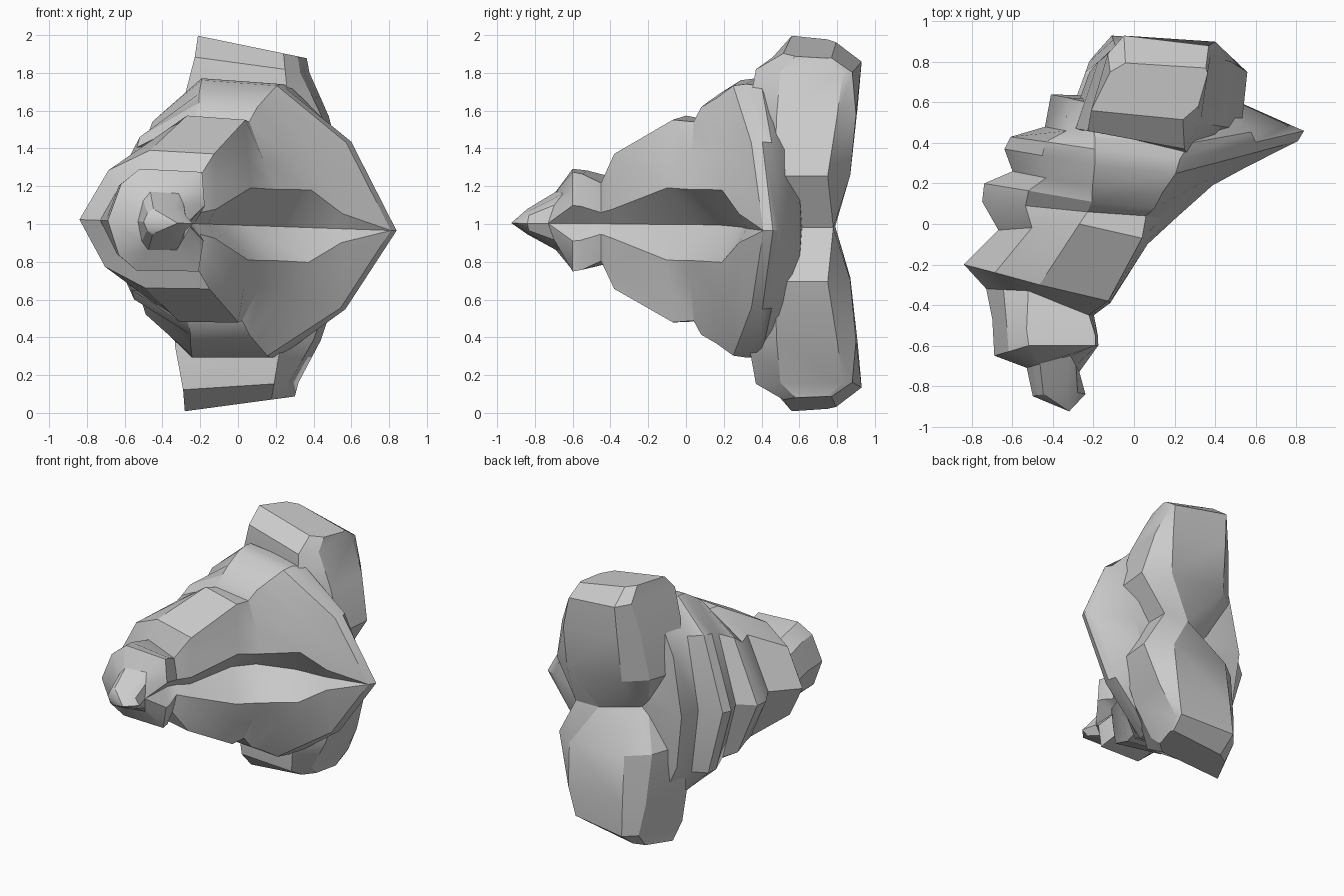
import bpy
import bmesh
from mathutils import Matrix, Vector

if "Cube" in bpy.data.objects:
    bpy.data.objects.remove(bpy.data.objects["Cube"], do_unlink=True)

GREY = (.6, .6, .6, 1)
grey = bpy.data.materials.new("light stone grey")
grey.use_nodes = True
grey.diffuse_color = GREY
grey.node_tree.nodes["Principled BSDF"].inputs["Base Color"].default_value = GREY

# Both parts are built around a slightly tilted middle plane
TILT = Matrix.Translation((0, 0, .994)) @ Matrix.Rotation(.035, 4, "Y")


def loft(name, rings, mirror):
    """Skin closed loops of equal length, cap the ends, optionally mirror in z."""
    bm = bmesh.new()
    loops = [[bm.verts.new(p) for p in ring] for ring in rings]
    for a, b in zip(loops, loops[1:]):
        for i in range(len(a)):
            j = (i + 1) % len(a)
            bm.faces.new((a[i], a[j], b[j], b[i]))
    bm.faces.new(loops[-1])
    if mirror:
        copy = bmesh.ops.duplicate(bm, geom=bm.verts[:] + bm.edges[:] + bm.faces[:])
        verts = [g for g in copy["geom"] if isinstance(g, bmesh.types.BMVert)]
        bmesh.ops.scale(bm, vec=(1, 1, -1), verts=verts)
    bmesh.ops.remove_doubles(bm, verts=bm.verts[:], dist=.002)
    bmesh.ops.triangulate(bm, faces=[f for f in bm.faces if len(f.verts) > 4])
    bmesh.ops.recalc_face_normals(bm, faces=bm.faces[:])
    bm.transform(TILT)
    mesh = bpy.data.meshes.new(name)
    bm.to_mesh(mesh)
    bm.free()
    mesh.materials.append(grey)
    obj = bpy.data.objects.new(name, mesh)
    bpy.context.collection.objects.link(obj)
    bpy.ops.object.select_all(action="DESELECT")
    obj.select_set(True)
    bpy.context.view_layer.objects.active = obj
    bpy.ops.object.shade_smooth_by_angle(angle=.5)


def body_ring(lx, ly, ax, ay, bx, by, rx, ry, h, groove):
    """Left rim, two crest points, right rim, height and right-hand groove depth."""
    left, a, b, right = (Vector((x, y, 0)) for x, y in ((lx, ly), (ax, ay), (bx, by), (rx, ry)))
    up = Vector((0, 0, h))
    half = [
        left,
        left.lerp(a, .4) + up * .7,
        a + up,
        b + up * .98,
        b.lerp(right, .6) + up * .6,
        right + Vector((0, 0, min(.35 * h, groove * 2))),
        right + Vector((-groove, groove, 0)),
    ]
    # The underside is a little shallower
    under = [Vector((p.x, p.y, -.92 * p.z)) for p in half[-2:0:-1]]
    return half + under


# Ridged body, from the pointed snout to the flared fan
body = [
    (-.5, -.85, -.45, -.84, -.34, -.82, -.24, -.84, .07, 0),
    (-.53, -.71, -.47, -.69, -.32, -.65, -.27, -.73, .16, 0),
    (-.69, -.65, -.53, -.6, -.2, -.6, -.18, -.6, .28, .08),
    (-.7, -.47, -.54, -.52, -.2, -.55, -.18, -.56, .27, .08),
    (-.73, -.32, -.53, -.33, -.23, -.45, -.2, -.45, .22, .03),
    (-.84, -.2, -.48, -.3, -.14, -.38, -.12, -.39, .38, .04),
    (-.67, -.03, -.29, 0, .02, -.07, .06, -.1, .57, .15),
    (-.75, .11, -.25, .06, .04, .04, .19, .02, .56, .17),
    (-.74, .2, -.23, .11, .08, .08, .38, .19, .64, .1),
    (-.6, .26, -.23, .18, .12, .16, .55, .28, .69, .04),
    (-.64, .37, -.22, .29, .18, .25, .81, .41, .76, 0),
    (-.61, .43, -.22, .37, .2, .32, .84, .46, .77, 0),
    (-.44, .48, -.22, .43, .25, .4, .77, .49, .76, 0),
    (-.41, .64, -.25, .6, .25, .57, .5, .61, .62, 0),
]
rings = [body_ring(*row) for row in body]
snout_tip = [Vector((-.32, -.925, 0))] * len(rings[0])
loft("ridged_body", [snout_tip] + rings, False)


def sloped(points, z, slope):
    """Horizontal outline whose right side dips."""
    return [(x, y, z - slope * (x + .25)) for x, y in points]


# Rear lobes, mirrored from the pinched waist up to the sloping crown
waist = [(-.1, .5), (.3, .42), (.38, .6), (.38, .78), (.18, .79), (-.04, .66), (-.1, .6)]
flare = [(-.32, .5), (.28, .36), (.52, .47), (.55, .75), (.38, .87), (-.08, .87), (-.23, .75)]
shoulder = [(-.31, .47), (.25, .33), (.42, .48), (.46, .8), (.38, .9), (-.08, .91), (-.2, .8)]
brow = [(-.26, .46), (.22, .37), (.3, .5), (.35, .83), (.34, .88), (-.08, .93), (-.16, .84)]
crown = [(.95 * x, .66 + .5 * (y - .66)) for x, y in brow]
loft("rear_lobes", [
    sloped(waist, 0, 0),
    sloped(flare, .28, 0),
    sloped(shoulder, .65, .08),
    sloped(brow, .88, .1),
    sloped(crown, .995, .17),
], True)
